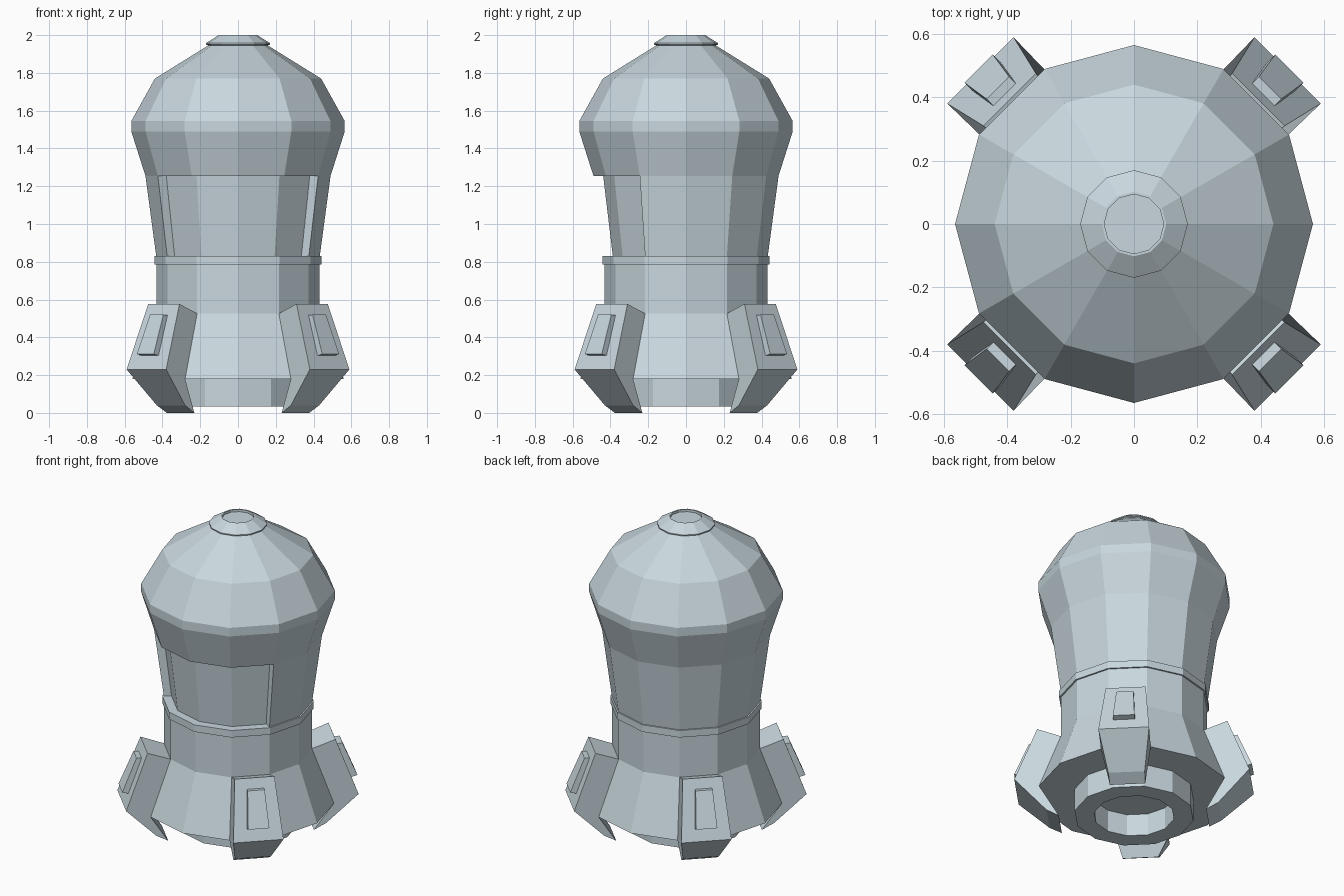
import bpy, bmesh
from math import cos, sin, pi, radians
from mathutils import Matrix, Vector

if "Cube" in bpy.data.objects:
    bpy.data.objects.remove(bpy.data.objects["Cube"], do_unlink=True)

SIDES = 12

steel = bpy.data.materials.new("pale_blue_grey")
steel.use_nodes = True
COLOUR = (0.58, 0.68, 0.73, 1)
steel.diffuse_color = COLOUR
steel.node_tree.nodes["Principled BSDF"].inputs["Base Color"].default_value = COLOUR


def finish(bm, name):
    bmesh.ops.recalc_face_normals(bm, faces=bm.faces)
    mesh = bpy.data.meshes.new(name)
    bm.to_mesh(mesh)
    bm.free()
    mesh.materials.append(steel)
    obj = bpy.data.objects.new(name, mesh)
    bpy.context.collection.objects.link(obj)
    return obj


def lathe(profile):
    """Turn (radius, height) points into a twelve-sided closed solid."""
    bm = bmesh.new()
    rings = [[bm.verts.new((r * cos(2 * pi * i / SIDES), r * sin(2 * pi * i / SIDES), z))
              for i in range(SIDES)] for r, z in profile]
    for low, high in zip(rings, rings[1:]):
        for i in range(SIDES):
            j = (i + 1) % SIDES
            bm.faces.new((low[i], low[j], high[j], high[i]))
    bm.faces.new(rings[0])
    bm.faces.new(rings[-1])
    return bm


def skin(sections):
    """Join mirrored left and right outlines of (reach, half width, height) points."""
    bm = bmesh.new()
    left = [bm.verts.new((r, w, z)) for r, w, z in sections]
    right = [bm.verts.new((r, -w, z)) for r, w, z in sections]
    n = len(sections)
    bm.faces.new(left)
    bm.faces.new(right)
    for i in range(n):
        j = (i + 1) % n
        bm.faces.new((left[i], left[j], right[j], right[i]))
    return bm


# Upper hull with a recessed front window panel
WINDOW_LOW, WINDOW_HIGH = 0.83, 1.255
bm = lathe([(0.43, 0.80), (0.433, WINDOW_LOW), (0.49, WINDOW_HIGH), (0.565, 1.49),
            (0.565, 1.545), (0.44, 1.77), (0.15, 1.95)])
panel = [f for f in bm.faces
         if WINDOW_LOW < f.calc_center_median().z < WINDOW_HIGH
         and f.calc_center_median().y < -0.2]
result = bmesh.ops.extrude_face_region(bm, geom=panel)
bmesh.ops.delete(bm, geom=panel, context='FACES')
for v in result["geom"]:
    if isinstance(v, bmesh.types.BMVert):
        v.co.x *= 0.895
        v.co.y *= 0.895
finish(bm, "upper_hull")

# Top cap with a shallow dished centre
finish(lathe([(0.15, 1.943), (0.17, 1.95), (0.17, 1.957), (0.102, 2.0),
              (0.094, 2.0), (0.094, 1.985)]), "top_cap")

# Waist band
finish(lathe([(0.442, 0.785), (0.442, 0.83)]), "waist_band")

# Lower hull with flared skirt
finish(lathe([(0.34, 0.18), (0.56, 0.18), (0.432, 0.525), (0.432, 0.80)]), "lower_hull")

# Hollow nozzle below the skirt
finish(lathe([(0.35, 0.19), (0.35, 0.035), (0.235, 0.035), (0.235, 0.175)]), "nozzle")

# Four clawed legs, each with a raised plate
LEG = [(0.415, 0.111, 0.525), (0.555, 0.117, 0.577), (0.686, 0.148, 0.23),
       (0.502, 0.106, 0.04), (0.43, 0.103, 0.0), (0.541, 0.145, 0.18)]
PLATE = [(0.56, 0.05, 0.515), (0.608, 0.05, 0.52), (0.694, 0.063, 0.312),
         (0.64, 0.063, 0.298)]
for i, place in enumerate(("back_left", "back_right", "front_right", "front_left")):
    turn = Matrix.Rotation(radians(45 + 90 * i), 4, 'Z')
    for part, outline in (("leg", LEG), ("leg_plate", PLATE)):
        bm = skin(outline)
        bm.transform(turn)
        finish(bm, f"{place}_{part}")
